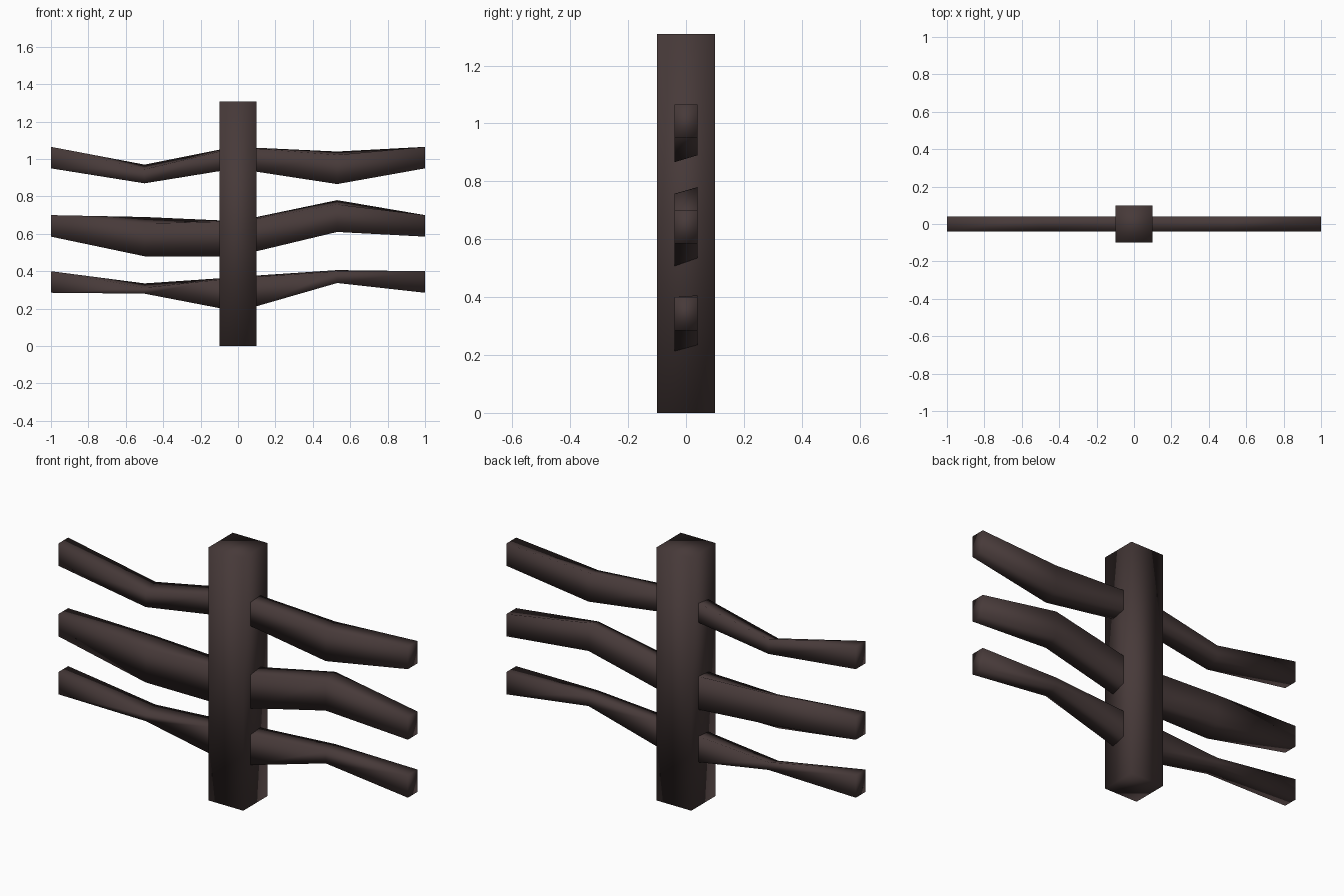
import bpy, bmesh

if "Cube" in bpy.data.objects:
    bpy.data.objects.remove(bpy.data.objects["Cube"])

wood = bpy.data.materials.new("dark_brown_wood")
wood.diffuse_color = (0.063, 0.042, 0.041, 1)
wood.use_nodes = True
wood.node_tree.nodes["Principled BSDF"].inputs["Base Color"].default_value = wood.diffuse_color


def finish(name, bm):
    bmesh.ops.recalc_face_normals(bm, faces=bm.faces)
    for f in bm.faces:
        f.smooth = True
    me = bpy.data.meshes.new(name)
    bm.to_mesh(me)
    bm.free()
    me.materials.append(wood)
    ob = bpy.data.objects.new(name, me)
    bpy.context.collection.objects.link(ob)
    return ob


def loft(name, rings):
    """Skin a list of four-point rings and cap both ends."""
    bm = bmesh.new()
    rows = [[bm.verts.new(p) for p in ring] for ring in rings]
    for a, b in zip(rows, rows[1:]):
        for i in range(4):
            j = (i + 1) % 4
            bm.faces.new((a[i], a[j], b[j], b[i]))
    bm.faces.new(rows[0])
    bm.faces.new(rows[-1])
    return finish(name, bm)


# Square upright post
loft("post", [[(-.1, -.1, z), (.1, -.1, z), (.1, .1, z), (-.1, .1, z)] for z in (0, 1.308)])

# Crooked rails: x, front bottom, front top, back bottom, back top
rails = {
    "top_rail": [(-1, .95, 1.065, .95, 1.065), (-.5, .87, .945, .895, .97),
                 (-.1, .935, 1.04, .95, 1.05), (.1, .932, 1.055, .95, 1.06),
                 (.53, .866, 1.022, .89, 1.04), (1, .95, 1.065, .95, 1.065)],
    "middle_rail": [(-1, .585, .70, .585, .70), (-.5, .48, .655, .53, .69),
                    (-.1, .48, .665, .50, .672), (.1, .507, .68, .535, .69),
                    (.53, .61, .757, .635, .78), (1, .585, .70, .585, .70)],
    "bottom_rail": [(-1, .285, .40, .285, .40), (-.5, .28, .312, .295, .335),
                    (-.1, .203, .355, .228, .362), (.1, .213, .37, .235, .377),
                    (.53, .337, .40, .35, .406), (1, .285, .40, .285, .40)],
}
for name, stations in rails.items():
    loft(name, [[(x, -.04, fb), (x, -.04, ft), (x, .04, bt), (x, .04, bb)]
                for x, fb, ft, bb, bt in stations])
